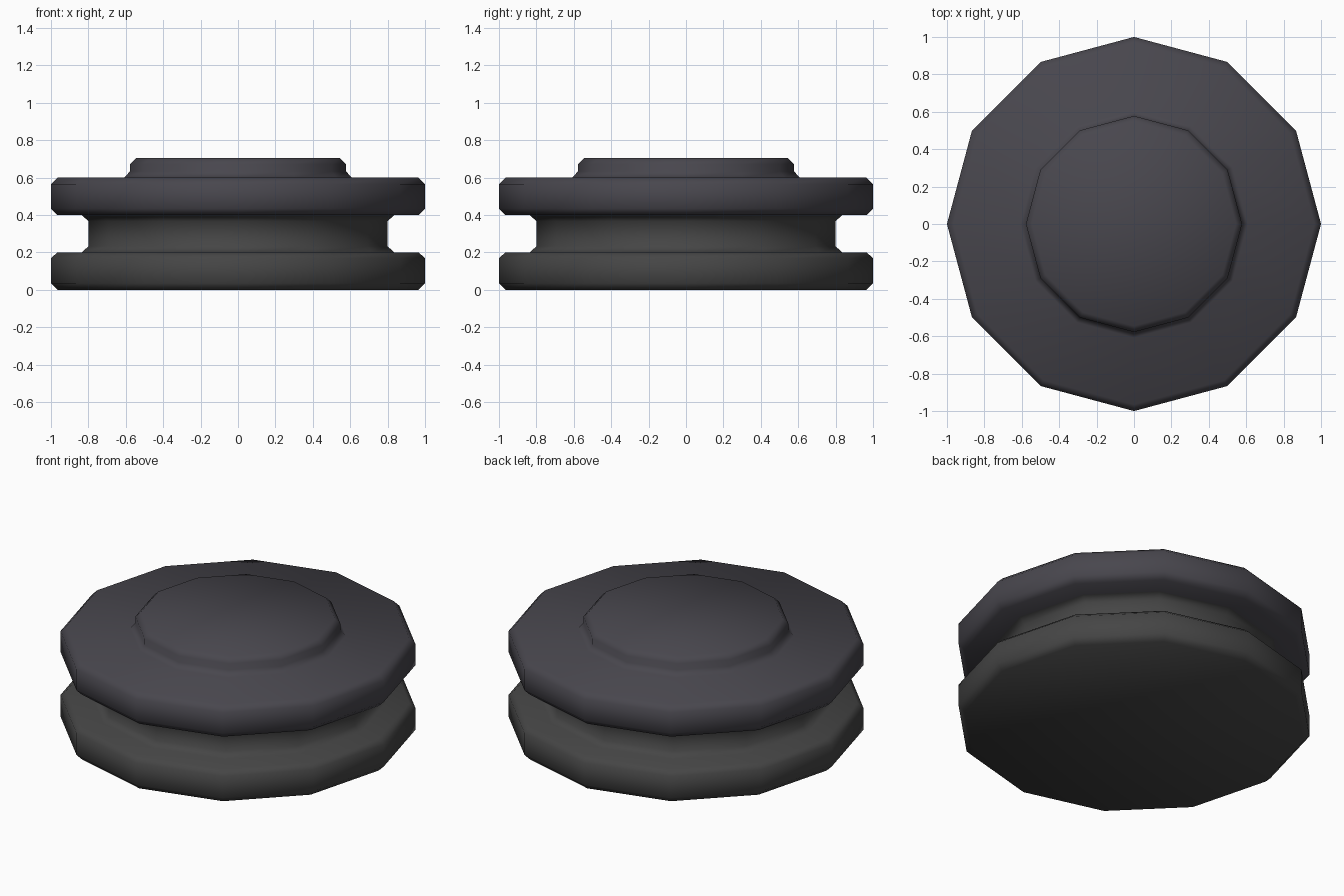
import bpy, bmesh, math

if "Cube" in bpy.data.objects:
    bpy.data.objects.remove(bpy.data.objects["Cube"])

SIDES = 12


def material(name, color):
    m = bpy.data.materials.new(name)
    m.diffuse_color = (*color, 1)
    m.use_nodes = True
    m.node_tree.nodes["Principled BSDF"].inputs["Base Color"].default_value = m.diffuse_color
    return m


# Half profile (radius, height), bottom to top
profile = [
    (0.965, 0), (1, 0.035), (1, 0.17), (0.965, 0.2),         # lower disc
    (0.835, 0.2), (0.8, 0.233), (0.8, 0.367), (0.835, 0.4),  # groove
    (0.965, 0.4), (1, 0.435), (1, 0.565), (0.965, 0.6),      # upper disc
    (0.608, 0.6), (0.578, 0.633), (0.578, 0.672), (0.545, 0.705),  # raised cap
]

# Spin the profile into twelve-sided rings and bridge them
bm = bmesh.new()
rings = []
for r, z in profile:
    rings.append([bm.verts.new((r * math.cos(math.tau * i / SIDES),
                                r * math.sin(math.tau * i / SIDES), z))
                  for i in range(SIDES)])
for k, (a, b) in enumerate(zip(rings, rings[1:])):
    for i in range(SIDES):
        j = (i + 1) % SIDES
        f = bm.faces.new((a[i], a[j], b[j], b[i]))
        f.material_index = 0 if k < 7 else 1
bm.faces.new(rings[0][::-1])
bm.faces.new(rings[-1]).material_index = 1
for f in bm.faces:
    f.smooth = True

mesh = bpy.data.meshes.new("grooved_disc")
bm.to_mesh(mesh)
bm.free()
mesh.materials.append(material("dark_grey", (0.06, 0.06, 0.06)))
mesh.materials.append(material("dark_blue_grey", (0.065, 0.062, 0.075)))
obj = bpy.data.objects.new("grooved_disc", mesh)
bpy.context.collection.objects.link(obj)
